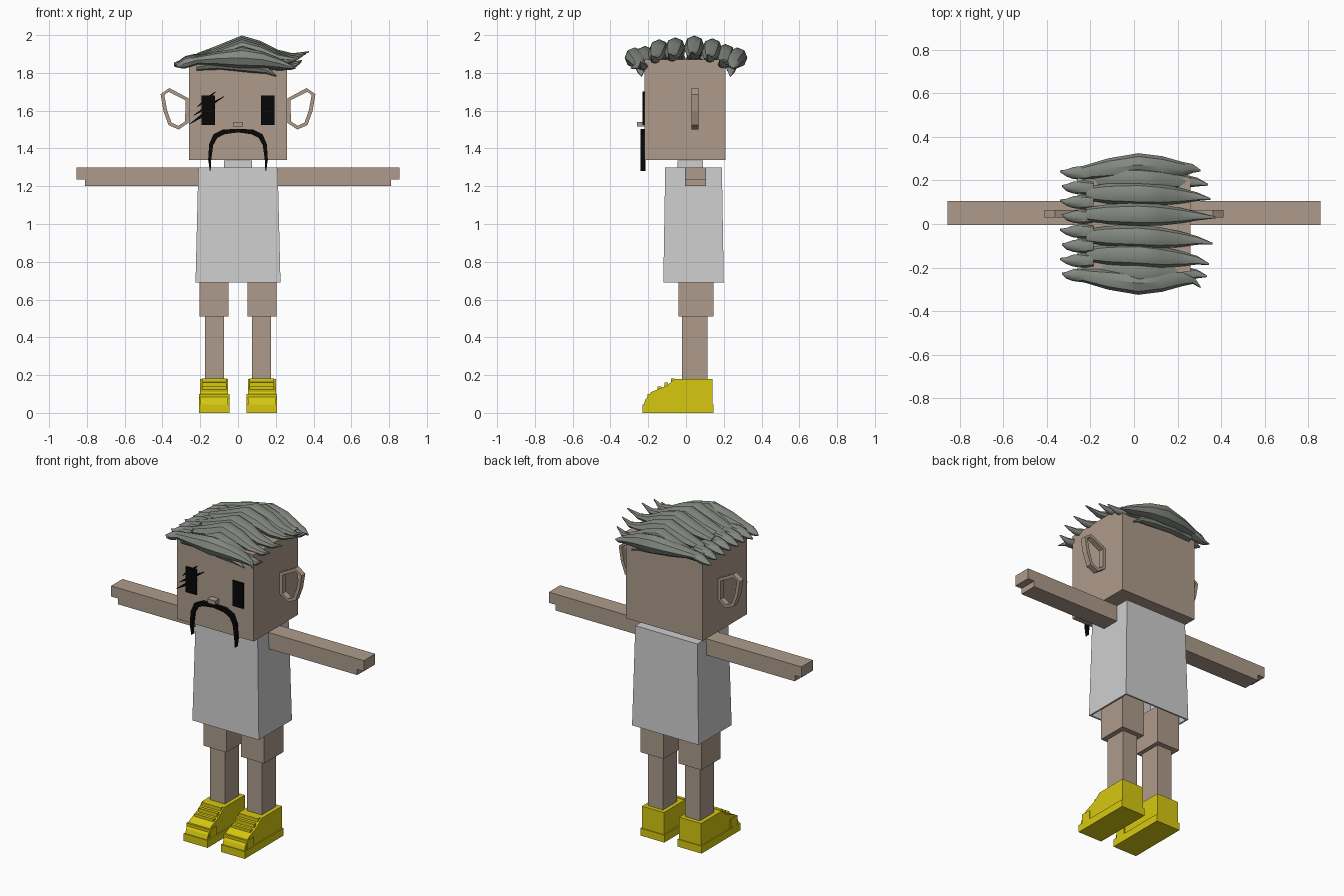
import bpy, bmesh
from math import sin, cos, tau
from mathutils import Vector

cube = bpy.data.objects.get("Cube")
if cube:
    bpy.data.objects.remove(cube, do_unlink=True)


def material(name, rgb):
    m = bpy.data.materials.new(name)
    m.use_nodes = True
    m.diffuse_color = (*rgb, 1)
    m.node_tree.nodes["Principled BSDF"].inputs["Base Color"].default_value = (*rgb, 1)
    return m


SKIN = material("skin", (0.42, 0.33, 0.26))
SHIRT = material("shirt_grey", (0.62, 0.62, 0.62))
YELLOW = material("shoe_yellow", (0.68, 0.58, 0.005))
HAIR = material("hair_grey", (0.23, 0.25, 0.22))
BLACK = material("black", (0.002, 0.002, 0.002))


def finish(name, bm, mat, smooth=False):
    bmesh.ops.recalc_face_normals(bm, faces=bm.faces)
    mesh = bpy.data.meshes.new(name)
    bm.to_mesh(mesh)
    bm.free()
    mesh.materials.append(mat)
    ob = bpy.data.objects.new(name, mesh)
    bpy.context.collection.objects.link(ob)
    if smooth:
        bpy.ops.object.select_all(action='DESELECT')
        ob.select_set(True)
        bpy.context.view_layer.objects.active = ob
        bpy.ops.object.shade_smooth_by_angle(angle=0.7)
    return ob


def loft(name, rings, mat, caps=True, loop=False, smooth=False):
    """Skin a list of equally sized point rings."""
    bm = bmesh.new()
    rows = [[bm.verts.new(p) for p in ring] for ring in rings]
    n = len(rows[0])
    pairs = list(zip(rows, rows[1:])) + ([(rows[-1], rows[0])] if loop else [])
    for a, b in pairs:
        for i in range(n):
            j = (i + 1) % n
            bm.faces.new((a[i], a[j], b[j], b[i]))
    if caps and not loop:
        bm.faces.new(rows[0])
        bm.faces.new(rows[-1])
    return finish(name, bm, mat, smooth)


def rect(x0, x1, y0, y1, z):
    return [(x0, y0, z), (x1, y0, z), (x1, y1, z), (x0, y1, z)]


def box(name, x, y, z, mat):
    return loft(name, [rect(*x, *y, z[0]), rect(*x, *y, z[1])], mat)


def side_prism(name, profile, x0, x1, mat):
    return loft(name, [[(x, *p) for p in profile] for x in (x0, x1)], mat)


def ribbon(name, path, widths, y0, y1, mat, loop=False):
    """Flat band following an x-z path, with depth from y0 to y1."""
    pts = [Vector(p) for p in path]
    n = len(pts)
    rings = []
    for i, p in enumerate(pts):
        a = pts[i - 1] if loop or i else p
        b = pts[(i + 1) % n] if loop or i < n - 1 else p
        d = (b - a).normalized()
        off = Vector((-d.y, d.x)) * widths[i] / 2
        o, q = p + off, p - off
        rings.append([(o.x, y0, o.y), (q.x, y0, q.y), (q.x, y1, q.y), (o.x, y1, o.y)])
    return loft(name, rings, mat, loop=loop)


def strand(name, path, sizes, sides=8):
    """Tapered lock of hair; sizes are half width and half height."""
    rings = []
    for (x, y, z), (w, h) in zip(path, sizes):
        rings.append([(x, y + w * cos(tau * k / sides), z + h * sin(tau * k / sides))
                      for k in range(sides)])
    return loft(name, rings, HAIR, smooth=True)


# Head, neck and nose
box("head", (-.26, .26), (-.22, .21), (1.34, 1.87), SKIN)
box("neck", (-.075, .075), (-.045, .09), (1.29, 1.335), SHIRT)
box("nose", (-.026, .026), (-.26, -.215), (1.515, 1.54), SKIN)

# Shirt, hollow and open underneath
loft("shirt", [rect(-.205, .205, -.105, .18, 1.27),
               rect(-.215, .215, -.11, .19, .69),
               rect(-.225, .225, -.12, .2, .69),
               rect(-.21, .21, -.11, .19, 1.3)], SHIRT)

# Limbs, ears and shoes on both sides
shoe = [(-.225, 0), (.14, 0), (.14, .18), (-.06, .18), (-.1, .145),
        (-.185, .11), (-.215, .07), (-.225, .04)]
arm = [(.21, 1.2), (.81, 1.2), (.81, 1.235), (.855, 1.235), (.855, 1.3), (.21, 1.3)]
ear = [(.27, 1.66), (.365, 1.71), (.4, 1.685), (.385, 1.6), (.36, 1.53),
       (.315, 1.51), (.27, 1.54)]
for side, s in (("left", 1), ("right", -1)):
    def span(a, b):
        return sorted((s * a, s * b))
    loft(side + "_arm", [[(s * x, y, z) for x, z in arm] for y in (-.005, .105)], SKIN)
    box(side + "_thigh", span(.05, .205), (-.04, .145), (.51, .74), SKIN)
    box(side + "_shin", span(.075, .175), (-.02, .115), (.15, .51), SKIN)
    ribbon(side + "_ear", [(s * x, z) for x, z in ear], [.02] * 7, .03, .065, SKIN, loop=True)
    side_prism(side + "_shoe", shoe, *span(.052, .2), YELLOW)
    box(side + "_sole", span(.045, .207), (-.23, .145), (0, .045), YELLOW)
    box(side + "_toe_cap", span(.046, .206), (-.205, -.14), (.04, .1), YELLOW)
    for i in range(3):
        y, z = -.14 + i * .035, .128 + i * .021
        box(f"{side}_lace_{i}", span(.06, .19), (y - .01, y + .01), (z - .01, z + .013), YELLOW)
    box(side + "_eye", span(.122, .194), (-.229, -.218), (1.525, 1.68), BLACK)

# Painted strokes across the right eye
for i, (x0, z0, x1, z1) in enumerate([(-.255, 1.53, -.12, 1.62),
                                      (-.235, 1.575, -.075, 1.675),
                                      (-.215, 1.62, -.12, 1.7)]):
    path = [(x0, z0), ((x0 + x1) / 2, (z0 + z1) / 2), (x1, z1)]
    ribbon(f"eye_stroke_{i}", path, [.003, .018, .003], -.231, -.219, BLACK)

# Drooping moustache
half = [(.147, 1.28), (.15, 1.34), (.142, 1.42), (.12, 1.465), (.075, 1.488)]
path = [(-x, z) for x, z in half] + [(0, 1.494)] + half[::-1]
taper = [.004, .016, .022, .028, .026]
ribbon("moustache", path, taper + [.018] + taper[::-1], -.24, -.215, BLACK)

# Long locks swept over the top of the head
stations = [(-.22, 1.885), (-.12, 1.905), (.02, 1.943), (.12, 1.925), (.21, 1.895), (.29, 1.888)]
sizes = [(.03, .018), (.046, .036), (.053, .055), (.049, .044), (.036, .028), (.02, .016), (.004, .003)]
locks = [(-.215, 1.945, .335, -.24), (-.14, 1.98, .345, -.185), (-.055, 1.99, .36, -.09),
         (.045, 2, .375, .03), (.14, 1.985, .35, .115), (.21, 1.955, .34, .18)]
for i, (c, top, tip_x, tip_y) in enumerate(locks):
    drop = 2 - top
    path = [(x, c + (tip_y - c) * max(0, x) * 2, z - drop) for x, z in stations]
    path.append((tip_x, tip_y, 1.912 - drop))
    strand(f"top_lock_{i}", path, sizes)

# Broad locks along the front and back edges, each with a fringe below
for name, s, tip in (("front", -1, .29), ("back", 1, .245)):
    path = [(-.24, s * .235, 1.865), (-.12, s * .255, 1.875), (.02, s * .272, 1.88),
            (.13, s * .262, 1.87), (.22, s * .25, 1.85), (.27, s * .255, 1.835),
            (.305, s * tip, 1.825)]
    strand(name + "_edge_lock", path, sizes)
    path = [(-.2, s * .225, 1.838), (-.08, s * .235, 1.835), (.06, s * .24, 1.83),
            (.15, s * .24, 1.815), (.205, s * .235, 1.782)]
    strand(name + "_fringe", path, [(.006, .006), (.025, .018), (.03, .028), (.022, .02), (.003, .003)])

# Short tufts hanging over the right side of the head
for i in range(8):
    y = -.235 + i * .067
    reach = .33 + .01 * (i % 2)
    z = 1.885 - .25 * y * y
    path = [(-.185, y, z), (-.23, y, z - .008), (-.28, y, z - .022), (-.31, y, z - .032),
            (-reach, y + .008, z - .034)]
    strand(f"side_tuft_{i}", path, [(.026, .014), (.033, .024), (.027, .026), (.016, .014), (.004, .003)])
